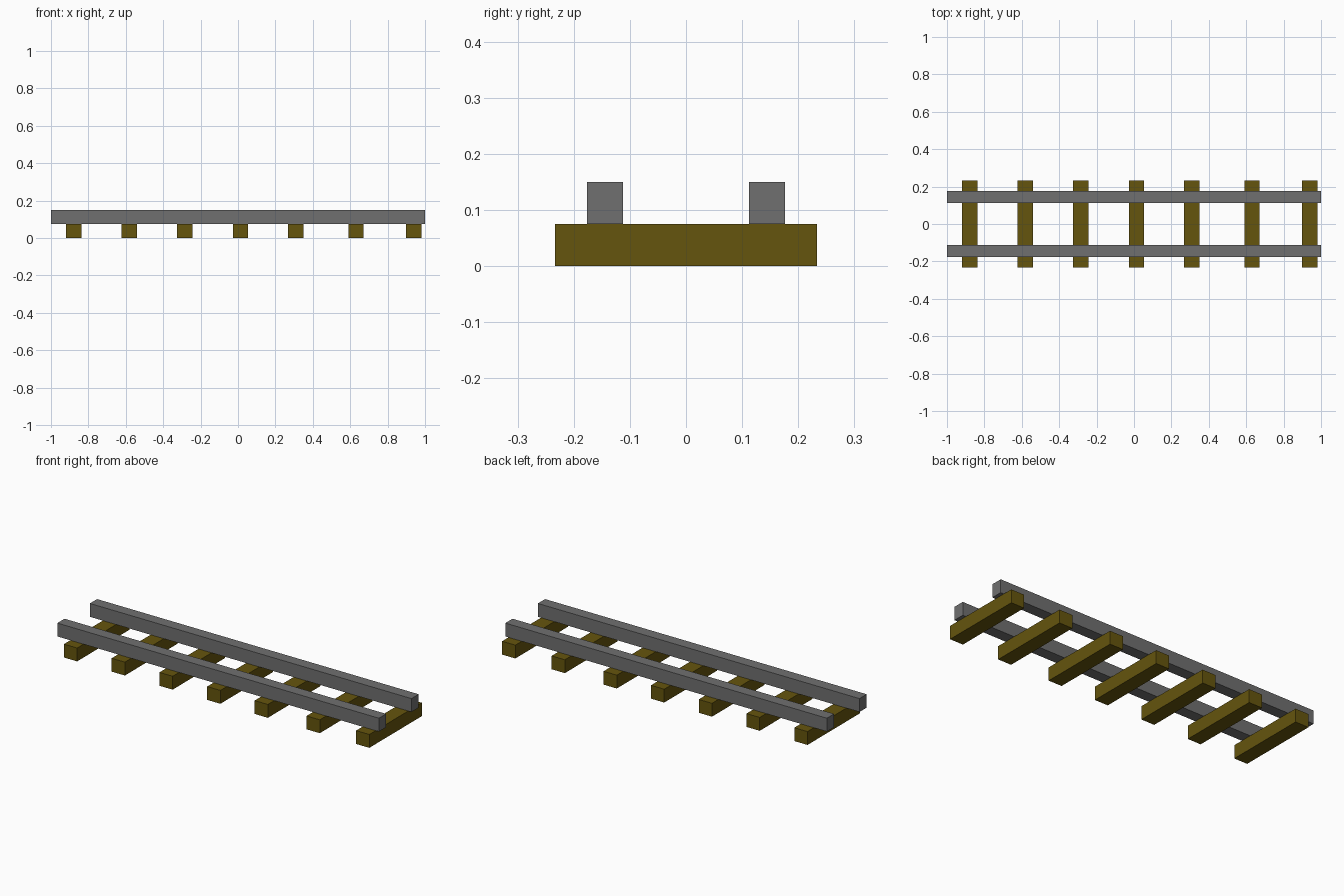
import bpy

if "Cube" in bpy.data.objects:
    bpy.data.objects.remove(bpy.data.objects["Cube"])

TIE_X = [-0.878, -0.581, -0.284, 0.013, 0.308, 0.631, 0.939]
TIE_SIZE = (0.082, 0.467, 0.075)
RAIL_SIZE = (2.0, 0.064, 0.075)
RAIL_Y = 0.1445


def material(name, color):
    mat = bpy.data.materials.new(name)
    mat.diffuse_color = color
    mat.use_nodes = True
    mat.node_tree.nodes["Principled BSDF"].inputs["Base Color"].default_value = mat.diffuse_color
    return mat


def box(name, size, location, mat=None):
    bpy.ops.mesh.primitive_cube_add(size=1, location=location)
    obj = bpy.context.object
    obj.name = name
    obj.scale = size
    bpy.ops.object.transform_apply(location=False, rotation=False, scale=True)
    if mat:
        obj.data.materials.append(mat)
    return obj


wood = material("wood", (0.13, 0.09, 0.004, 1))
steel = material("steel", (0.16, 0.16, 0.16, 1))

# Wooden cross ties, hand-laid with uneven spacing
for i, x in enumerate(TIE_X, 1):
    box(f"tie_{i}", TIE_SIZE, (x, 0, TIE_SIZE[2] / 2), wood)

# Two rails resting on the ties
for side, name in ((-1, "front_rail"), (1, "back_rail")):
    box(name, RAIL_SIZE, (0, side * RAIL_Y, TIE_SIZE[2] + RAIL_SIZE[2] / 2), steel)
